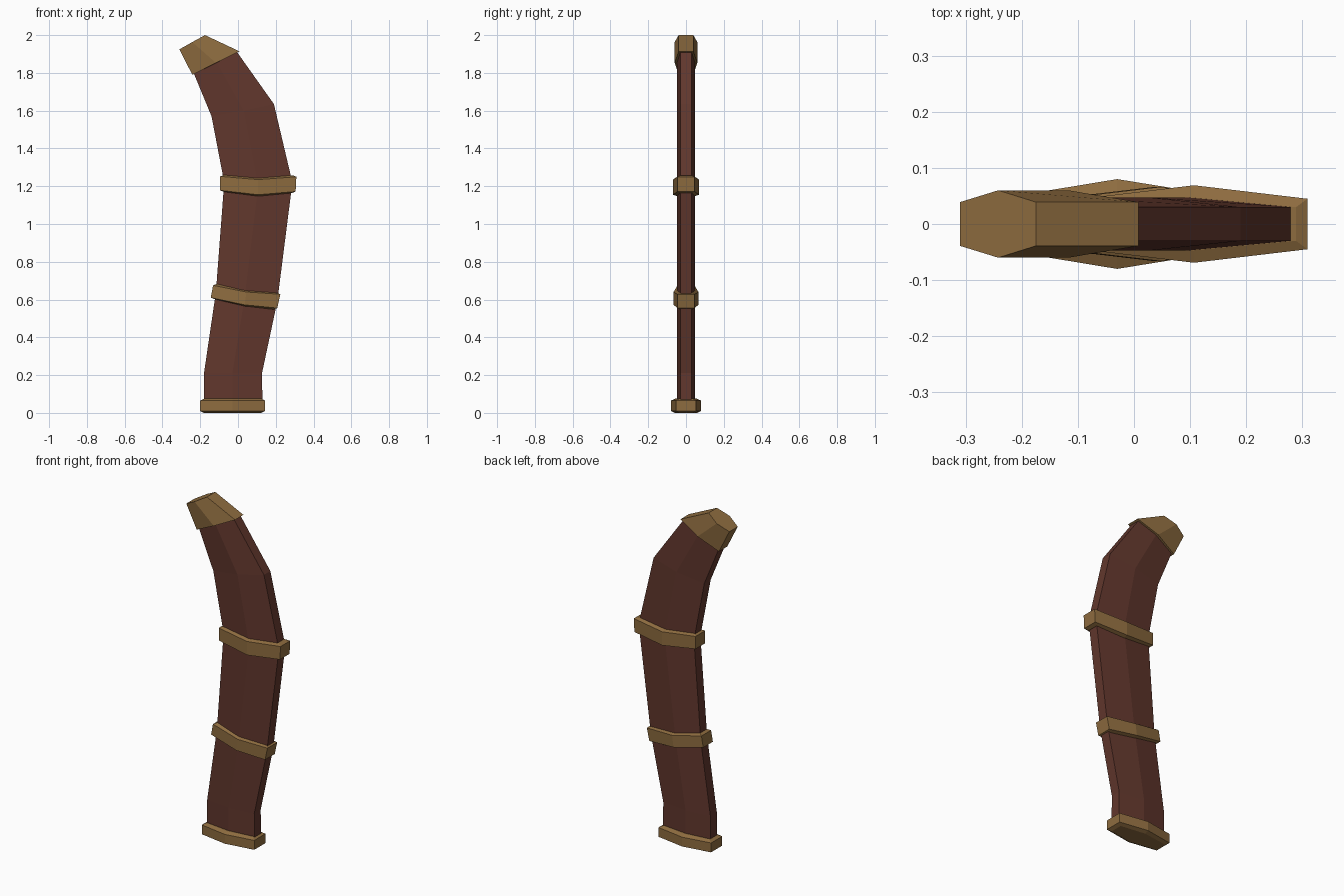
import bpy, bmesh

if "Cube" in bpy.data.objects:
    bpy.data.objects.remove(bpy.data.objects["Cube"])


def material(name, rgb):
    m = bpy.data.materials.new(name)
    m.diffuse_color = (*rgb, 1)
    m.use_nodes = True
    m.node_tree.nodes["Principled BSDF"].inputs["Base Color"].default_value = m.diffuse_color
    return m


leather = material("leather", (0.12, 0.038, 0.026))
brass = material("brass", (0.27, 0.15, 0.05))


def loft(name, stations, mat):
    """Skin six-sided rings; a station is left, middle, right (x, z) plus edge and ridge half depths."""
    bm = bmesh.new()
    rings = []
    for left, mid, right, edge, ridge in stations:
        front = [(left, edge), (mid, ridge), (right, edge)]
        pts = [(p[0], -d, p[1]) for p, d in front]
        pts += [(p[0], d, p[1]) for p, d in reversed(front)]
        rings.append([bm.verts.new(p) for p in pts])
    for a, b in zip(rings, rings[1:]):
        for i in range(6):
            j = (i + 1) % 6
            bm.faces.new((a[i], a[j], b[j], b[i]))
    bm.faces.new(rings[0][::-1])
    bm.faces.new(rings[-1])
    bmesh.ops.recalc_face_normals(bm, faces=bm.faces)
    me = bpy.data.meshes.new(name)
    bm.to_mesh(me)
    bm.free()
    me.materials.append(mat)
    ob = bpy.data.objects.new(name, me)
    bpy.context.collection.objects.link(ob)


def band(name, low, high, edge, ridge, lip=0.008):
    """Metal collar whose top and bottom faces slope in towards the body."""
    def inner(pts, dz):
        l, m, r = pts
        return ((l[0] + 0.02, l[1] + dz), (m[0], m[1] + dz), (r[0] - 0.02, r[1] + dz),
                edge - 0.015, ridge - 0.022)
    loft(name, [inner(low, -lip), (*low, edge, ridge),
                (*high, edge, ridge), inner(high, lip)], brass)


# Curved sheath body
E, R = 0.03, 0.047
loft("sheath_body", [
    ((-0.18, 0.02), (-0.03, 0.02), (0.13, 0.02), E, R),
    ((-0.18, 0.21), (-0.03, 0.21), (0.127, 0.21), E, R),
    ((-0.117, 0.64), (0.035, 0.61), (0.208, 0.59), E, R),
    ((-0.073, 1.22), (0.107, 1.20), (0.288, 1.22), E, R),
    ((-0.14, 1.57), (0.03, 1.60), (0.19, 1.635), E, R),
    ((-0.235, 1.80), (-0.115, 1.86), (-0.005, 1.91), E, R),
], leather)

# Metal bands
band("base_band", ((-0.2, 0.01), (-0.03, 0.01), (0.143, 0.01)),
     ((-0.2, 0.065), (-0.03, 0.065), (0.143, 0.065)), 0.052, 0.08, 0.01)
band("lower_band", ((-0.144, 0.61), (0.035, 0.572), (0.208, 0.555)),
     ((-0.132, 0.675), (0.045, 0.64), (0.224, 0.628)), 0.045, 0.066)
band("upper_band", ((-0.094, 1.178), (0.107, 1.155), (0.305, 1.172)),
     ((-0.094, 1.252), (0.107, 1.235), (0.309, 1.25)), 0.045, 0.069)

# Tapered end cap
loft("tip_cap", [
    ((-0.242, 1.79), (-0.117, 1.853), (0.008, 1.914), 0.039, 0.06),
    ((-0.31, 1.925), (-0.242, 1.963), (-0.175, 2.0), 0.039, 0.06),
], brass)
